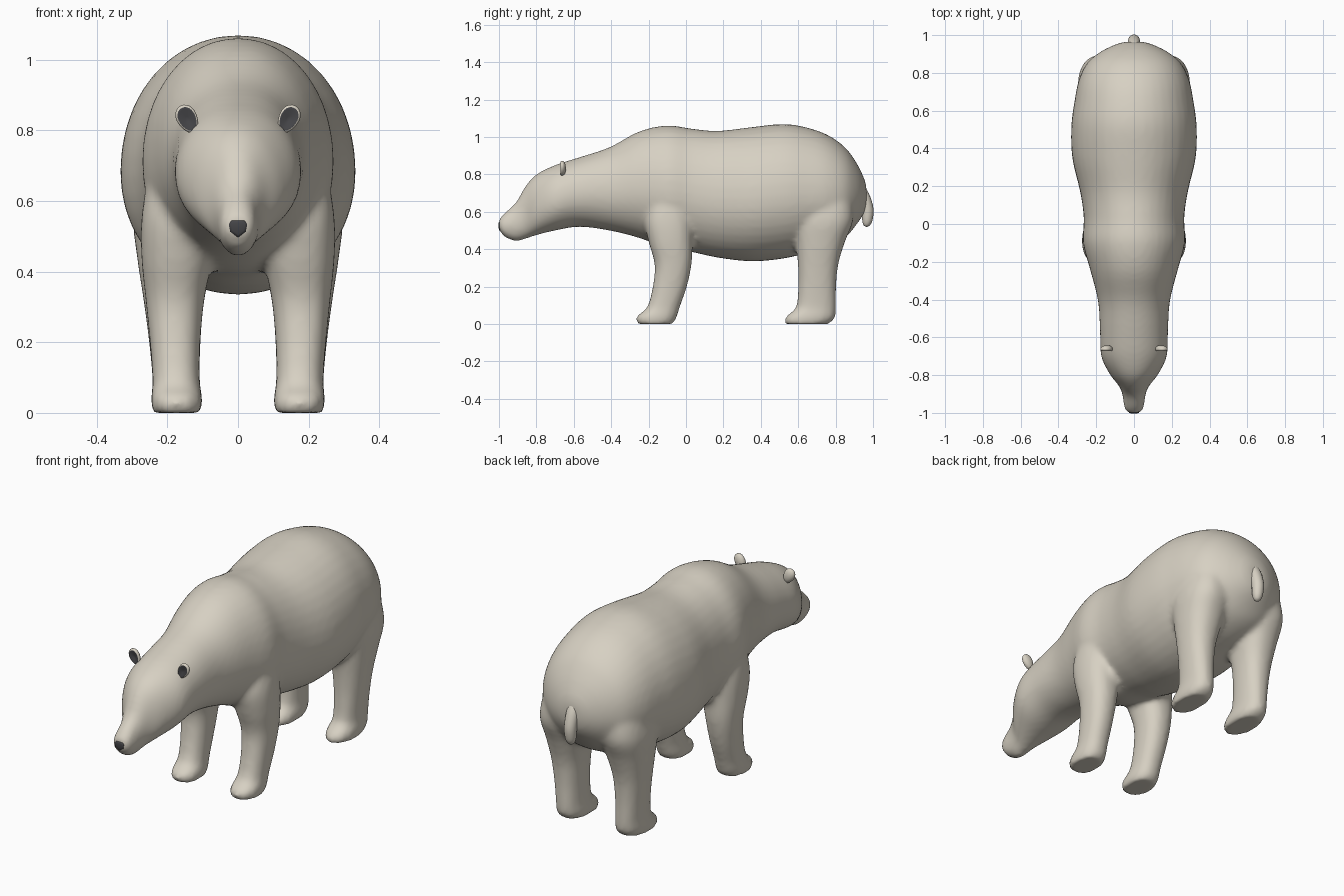
import bpy, bmesh, math
from mathutils import Vector, Matrix

if "Cube" in bpy.data.objects:
    bpy.data.objects.remove(bpy.data.objects["Cube"])


def material(name, rgb):
    m = bpy.data.materials.new(name)
    m.diffuse_color = (*rgb, 1)
    m.use_nodes = True
    m.node_tree.nodes["Principled BSDF"].inputs["Base Color"].default_value = m.diffuse_color
    return m


FUR = material("cream_fur", (0.68, 0.635, 0.545))
DARK = material("dark_skin", (0.06, 0.06, 0.065))


def spline(rows, steps):
    """Catmull-Rom interpolation through rows of numbers."""
    out = []
    for i in range(len(rows) - 1):
        a, b, c, d = (rows[max(0, min(len(rows) - 1, i + k))] for k in (-1, 0, 1, 2))
        for s in range(steps):
            t = s / steps
            out.append([0.5 * (2 * q + (r - p) * t + (2 * p - 5 * q + 4 * r - u) * t * t
                               + (3 * q - p - 3 * r + u) * t ** 3)
                        for p, q, r, u in zip(a, b, c, d)])
    return out + [list(rows[-1])]


def loft(bm, rings):
    """Skin closed rings of points and cap both ends."""
    loops = [[bm.verts.new(p) for p in ring] for ring in rings]
    n = len(loops[0])
    faces = [bm.faces.new((a[i], a[(i + 1) % n], b[(i + 1) % n], b[i]))
             for a, b in zip(loops, loops[1:]) for i in range(n)]
    faces += [bm.faces.new(loops[0]), bm.faces.new(loops[-1])]
    bmesh.ops.recalc_face_normals(bm, faces=faces)


def oval(n, power):
    """Unit superellipse points."""
    for i in range(n):
        c, s = math.cos(2 * math.pi * i / n), math.sin(2 * math.pi * i / n)
        yield (math.copysign(abs(c) ** (2 / power), c), math.copysign(abs(s) ** (2 / power), s))


def add_object(name, bm, *mats):
    me = bpy.data.meshes.new(name)
    bm.to_mesh(me)
    bm.free()
    for m in mats:
        me.materials.append(m)
    for p in me.polygons:
        p.use_smooth = True
    ob = bpy.data.objects.new(name, me)
    bpy.context.collection.objects.link(ob)
    return ob


bm = bmesh.new()

# Torso, neck and head: y, bottom z, top z, half width
TORSO = [
    (-1.00, 0.505, 0.560, 0.036), (-0.97, 0.465, 0.595, 0.052), (-0.91, 0.443, 0.650, 0.060),
    (-0.86, 0.455, 0.735, 0.078), (-0.80, 0.475, 0.800, 0.125), (-0.70, 0.500, 0.850, 0.174),
    (-0.57, 0.520, 0.892, 0.180), (-0.41, 0.500, 0.945, 0.190), (-0.25, 0.460, 1.030, 0.230),
    (-0.10, 0.405, 1.062, 0.270), (0.03, 0.385, 1.045, 0.266), (0.17, 0.355, 1.033, 0.285),
    (0.35, 0.335, 1.053, 0.327), (0.52, 0.350, 1.070, 0.332), (0.65, 0.380, 1.050, 0.315),
    (0.76, 0.410, 1.010, 0.293), (0.85, 0.460, 0.945, 0.250), (0.91, 0.530, 0.865, 0.180),
    (0.95, 0.590, 0.785, 0.100), (0.965, 0.640, 0.735, 0.050)]
rings = []
for y, lo, hi, w in spline(TORSO, 4):
    mid = lo + 0.47 * (hi - lo)
    rings.append([(w * c, y, mid + s * ((hi - mid) if s > 0 else (mid - lo)))
                  for c, s in oval(40, 2.05)])
loft(bm, rings)

# Legs: z, front y, back y, inner x, outer x
FRONT_LEG = [
    (0.00, -0.260, -0.070, 0.105, 0.242), (0.025, -0.268, -0.055, 0.100, 0.246),
    (0.05, -0.255, -0.045, 0.102, 0.246), (0.09, -0.208, -0.033, 0.108, 0.242),
    (0.20, -0.178, 0.005, 0.106, 0.250), (0.32, -0.168, 0.030, 0.095, 0.262),
    (0.44, -0.200, 0.035, 0.072, 0.274), (0.56, -0.220, 0.035, 0.060, 0.273),
    (0.70, -0.180, 0.010, 0.080, 0.250)]
HIND_LEG = [
    (0.00, 0.530, 0.760, 0.105, 0.242), (0.025, 0.528, 0.792, 0.100, 0.246),
    (0.05, 0.545, 0.800, 0.102, 0.246), (0.09, 0.588, 0.802, 0.108, 0.242),
    (0.20, 0.600, 0.803, 0.106, 0.252), (0.32, 0.598, 0.815, 0.095, 0.268),
    (0.44, 0.585, 0.850, 0.070, 0.286), (0.56, 0.570, 0.895, 0.055, 0.297),
    (0.70, 0.590, 0.880, 0.060, 0.270)]
for leg in (FRONT_LEG, HIND_LEG):
    for side in (-1, 1):
        loft(bm, [[(side * ((x0 + x1) / 2 + c * (x1 - x0) / 2),
                    (y0 + y1) / 2 + s * (y1 - y0) / 2, z) for c, s in oval(28, 2.3)]
                  for z, y0, y1, x0, x1 in spline(leg, 4)])

# Fuse torso and legs into one skin, then soften the joins
body = add_object("body", bm, FUR)
remesh = body.modifiers.new("fuse", 'REMESH')
remesh.mode = 'VOXEL'
remesh.voxel_size = 0.014
remesh.use_smooth_shade = True
soften = body.modifiers.new("soften", 'SMOOTH')
soften.factor = 0.5
soften.iterations = 8

# Tail: y, z, radius
TAIL = [(0.91, 0.77, 0.020), (0.945, 0.70, 0.032), (0.970, 0.62, 0.032),
        (0.970, 0.56, 0.028), (0.967, 0.53, 0.018), (0.966, 0.52, 0.004)]
bm = bmesh.new()
loft(bm, [[(r * c, y + r * s, z) for c, s in oval(16, 2)] for y, z, r in spline(TAIL, 4)])
add_object("tail", bm, FUR)

# Ears: flattened balls with a dark hollow front
for side, name in ((-1, "ear_right"), (1, "ear_left")):
    bm = bmesh.new()
    bmesh.ops.create_uvsphere(bm, u_segments=24, v_segments=16, radius=1,
                              matrix=Matrix.Rotation(math.pi / 2, 4, 'X'))
    for f in bm.faces:
        c = f.calc_center_median()
        f.material_index = 1 if c.y < 0 and math.hypot(c.x, c.z) < 0.8 else 0
    for v in bm.verts:
        r = math.hypot(v.co.x, v.co.z)
        if v.co.y < 0 and r < 0.85:
            v.co.y = -0.5 + 0.4 * (0.85 - r)
        v.co.x *= 0.85 + 0.15 * v.co.z
    tilt = Matrix.Rotation(side * math.radians(28), 4, 'Y')
    bm.transform(Matrix.Translation((side * 0.143, -0.662, 0.832)) @ tilt
                 @ Matrix.Diagonal((0.034, 0.020, 0.043, 1)))
    add_object(name, bm, FUR, DARK)

# Nose: thin shield-shaped patch laid on the muzzle tip
bpy.context.view_layer.update()
skin = body.evaluated_get(bpy.context.evaluated_depsgraph_get())
OUTLINE = [(0, 0.496), (0.022, 0.513), (0.026, 0.535), (0.018, 0.545),
           (-0.018, 0.545), (-0.026, 0.535), (-0.022, 0.513)]
bm = bmesh.new()


def on_muzzle(x, z):
    hit, p, _, _ = skin.ray_cast(Vector((x, -1.5, z)), Vector((0, 1, 0)))
    return bm.verts.new((x, (p.y if hit else -0.99) - 0.004, z))


centre = on_muzzle(0, 0.525)
loops = [[on_muzzle(x * k, 0.525 + (z - 0.525) * k) for x, z in OUTLINE] for k in (0.35, 0.7, 1)]
n = len(OUTLINE)
loops.append([bm.verts.new(v.co + Vector((0, 0.008, 0))) for v in loops[-1]])
for i in range(n):
    j = (i + 1) % n
    bm.faces.new((centre, loops[0][i], loops[0][j]))
    for a, b in zip(loops, loops[1:]):
        bm.faces.new((a[i], b[i], b[j], a[j]))
add_object("nose", bm, DARK)
